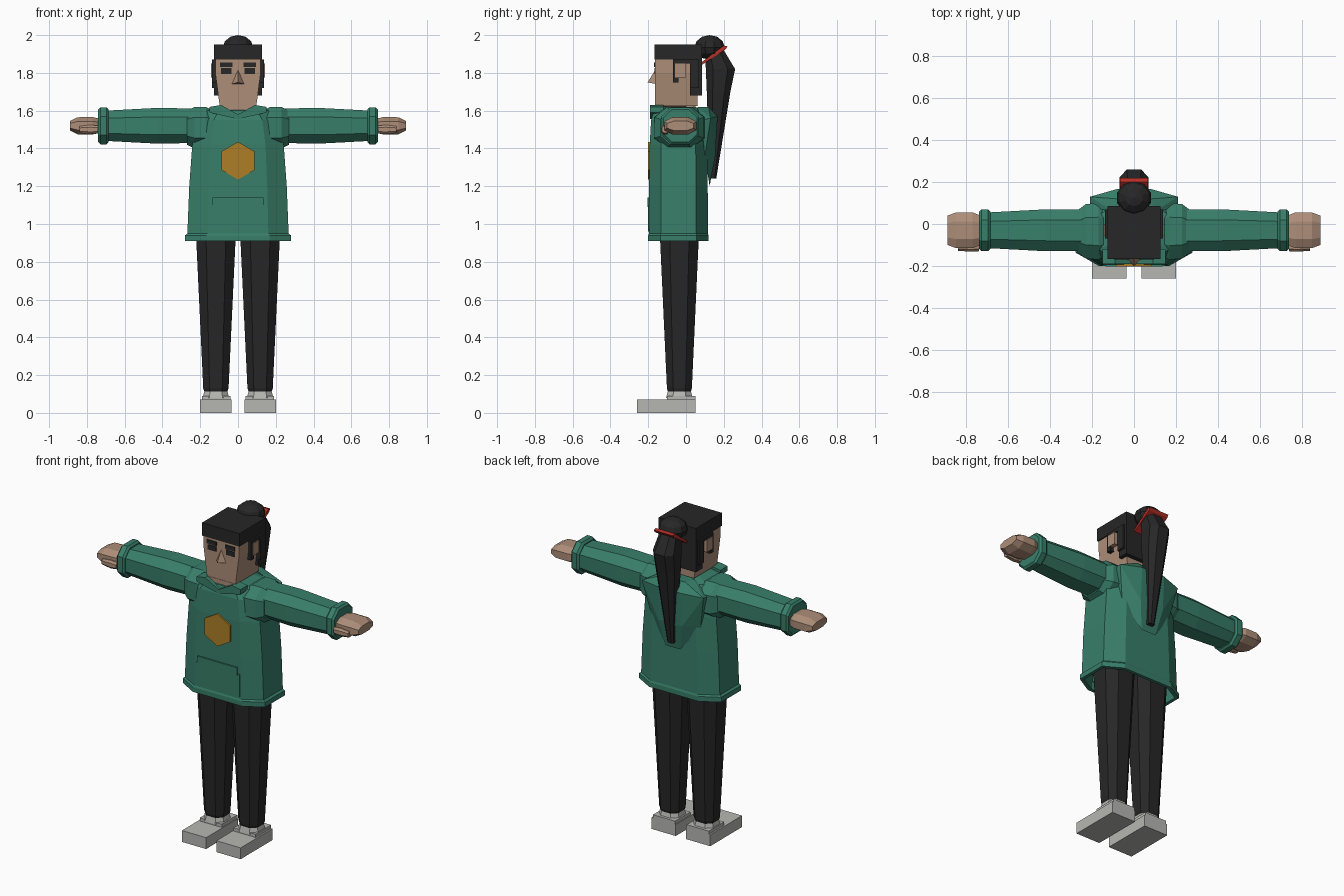
import bpy
import bmesh
from math import sin, cos, pi

default = bpy.data.objects.get("Cube")
if default:
    bpy.data.objects.remove(default)


def material(name, red, green, blue):
    mat = bpy.data.materials.new(name)
    mat.use_nodes = True
    mat.diffuse_color = (red, green, blue, 1)
    shader = next(n for n in mat.node_tree.nodes if n.type == "BSDF_PRINCIPLED")
    shader.inputs["Base Color"].default_value = mat.diffuse_color
    return mat


cloth = material("green cloth", .04, .21, .14)
skin = material("skin", .42, .27, .19)
black = material("black", .02, .02, .02)
grey = material("shoe grey", .47, .47, .45)
gold = material("gold", .42, .21, .02)
red = material("red ribbon", .48, .03, .02)


def finish(name, mat, bm, mirror=False):
    """Turn the mesh into an object, with a twin across the middle if mirrored."""
    bmesh.ops.recalc_face_normals(bm, faces=bm.faces)
    mesh = bpy.data.meshes.new(name)
    bm.to_mesh(mesh)
    bm.free()
    mesh.materials.append(mat)
    obj = bpy.data.objects.new(name, mesh)
    bpy.context.collection.objects.link(obj)
    if mirror:
        obj.modifiers.new("Mirror", "MIRROR").use_mirror_merge = False
    return obj


def skin_loops(name, mat, loops, mirror=False):
    """Join a series of matching outlines into a closed solid."""
    bm = bmesh.new()
    rows = [[bm.verts.new(point) for point in loop] for loop in loops]
    for low, high in zip(rows, rows[1:]):
        for i in range(len(low)):
            bm.faces.new((low[i - 1], low[i], high[i], high[i - 1]))
    bm.faces.new(rows[0])
    bm.faces.new(rows[-1])
    return finish(name, mat, bm, mirror)


def place(axis, along, across, up):
    """Put an outline point on a plane facing the given axis."""
    return {"x": (along, across, up), "y": (across, along, up), "z": (across, up, along)}[axis]


def octagon(half_a, half_b, cut):
    corner = [(half_a, half_b * cut), (half_a * cut, half_b)]
    right = corner + [(-a, b) for a, b in reversed(corner)]
    return right + [(-a, -b) for a, b in right]


def tube(name, mat, axis, centre, rings, cut=.5, mirror=False):
    """Eight-sided tube; a ring is (position, half size, half size)."""
    a, b = centre
    loops = [[place(axis, t, a + u, b + v) for u, v in octagon(half_a, half_b, cut)]
             for t, half_a, half_b in rings]
    return skin_loops(name, mat, loops, mirror)


def prism(name, mat, axis, span, outline, mirror=False):
    """Flat outline extruded over a span."""
    loops = [[place(axis, t, a, b) for a, b in outline] for t in span]
    return skin_loops(name, mat, loops, mirror)


def box(name, mat, x, y, z, mirror=False):
    (back, front), (low, high) = y, z
    outline = [(back, low), (front, low), (front, high), (back, high)]
    return prism(name, mat, "x", x, outline, mirror)


def hull(name, mat, points, both_sides=True):
    """Convex solid around points, repeated on the other side of the middle."""
    bm = bmesh.new()
    for x, y, z in points:
        bm.verts.new((x, y, z))
        if both_sides and x:
            bm.verts.new((-x, y, z))
    bmesh.ops.convex_hull(bm, input=bm.verts)
    return finish(name, mat, bm)


def rim(name, axis, centre, start, end, half_a, half_b, mirror=False):
    """Rounded band of ribbed cloth."""
    lip = (end - start) / 5
    rings = [(start, half_a - lip, half_b - lip), (start + lip, half_a, half_b),
             (end - lip, half_a, half_b), (end, half_a - lip, half_b - lip)]
    return tube(name, cloth, axis, centre, rings, mirror=mirror)


# Shoes and legs
leg_line = (.117, -.035)
heel = .05
ankle = .12
box("shoe_sole", grey, (.035, .2), (-.26, heel), (0, .07), mirror=True)
box("shoe_upper", grey, (.04, .19), (-.1, heel), (.07, .09), mirror=True)
tube("shoe_ankle", grey, "z", leg_line, [(.08, .07, .07), (ankle, .06, .06)], mirror=True)
tube("leg", black, "z", leg_line,
     [(ankle - .01, .06, .06), (ankle + .01, .067, .066), (1, .108, .106)], mirror=True)

# Sweater body, hollow below the hem, with a band around the hem
body_line = (0, -.04)
hem = .91
chest_front = -.2
tube("sweater_body", cloth, "z", body_line,
     [(1, .25, .14), (hem, .26, .14), (hem, .28, .16), (hem + .03, .28, .16),
      (hem + .04, .268, .156), (1.2, .258, .155), (1.42, .242, .152),
      (1.55, .215, .145), (1.6, .17, .13), (1.62, .1, .09)], cut=.6)
chest = (chest_front, chest_front / 2)
box("front_pocket", cloth, (-.15, .15), chest, (hem + .05, 1.1))
box("pocket_flap", cloth, (-.135, .135), (chest_front - .004, -.1), (1.09, 1.14))
badge_radius = .1
corners = [i * pi / 3 for i in range(6)]
badge = [(badge_radius * sin(a), 1.335 + badge_radius * cos(a)) for a in corners]
prism("chest_badge", gold, "y", (chest_front - .002, -.1), badge)

# Collar and folded hood
prism("collar", cloth, "y", (-.19, -.12),
      [(0, 1.555), (.15, 1.59), (.15, 1.62), (.09, 1.63), (0, 1.58)], mirror=True)
hull("hood", cloth, [(.05, .125, 1.2), (.17, .1, 1.36), (.21, .08, 1.55), (.21, .13, 1.56),
                     (.08, .155, 1.36), (.08, .167, 1.57), (.1, .06, 1.62), (.08, .12, 1.62)])

# Sleeves and cuffs
arm_line = (-.03, 1.52)
wrist = .74
tube("shoulder", cloth, "x", (-.035, 1.51),
     [(.13, .12, .09), (.17, .135, .11), (.23, .13, .11), (.27, .1, .09)], mirror=True)
tube("sleeve", cloth, "x", arm_line, [(.2, .1, .09), (.42, .1, .095), (.7, .085, .08)],
     mirror=True)
rim("cuff", "x", arm_line, wrist - .055, wrist, .1, .098, mirror=True)

# Hands
fingertip = .89
tube("hand", skin, "x", arm_line,
     [(wrist - .02, .065, .035), (wrist + .03, .085, .046),
      (fingertip - .04, .085, .045), (fingertip, .07, .025)], mirror=True)
tube("thumb", skin, "x", (-.11, 1.5),
     [(wrist, .02, .02), (.78, .022, .025), (.84, .018, .018)], mirror=True)

# Neck and head
face = -.163
temple = .12
prism("neckline", skin, "y", (-.165, 0), [(0, 1.578), (.09, 1.63), (-.09, 1.63)])
box("neck", skin, (-.07, .07), (-.11, heel), (1.55, 1.65))
hull("head", skin, [(width, y, z) for y in (face, .06)
                    for width, z in ((.097, 1.625), (temple, 1.8), (temple, 1.9))])
hull("nose", skin, [(.032, face, 1.742), (0, face, 1.815), (0, face - .04, 1.75)])
box("ear", skin, (.1, temple + .023), (-.058, 0), (1.775, 1.85), mirror=True)
box("eyebrow", black, (.03, .095), (face - .006, face), (1.832, 1.855), mirror=True)
box("eye", black, (.034, .09), (face - .004, face), (1.795, 1.825), mirror=True)

# Hair around the head
fringe = 1.87
nape = .085
side = (.1, temple + .018)
hair_width = temple + .007
box("hair_cap", black, (-hair_width, hair_width), (face - .005, nape), (fringe, 1.95))
box("back_hair", black, (-hair_width, hair_width), (.02, nape), (1.68, fringe))
box("side_lock", black, side, (-.07, -.04), (1.75, fringe), mirror=True)
box("hair_over_ear", black, side, (-.06, .06), (1.85, fringe), mirror=True)
box("hair_behind_ear", black, side, (.02, .07), (1.72, fringe), mirror=True)

# Bun, ponytail and ribbon
bm = bmesh.new()
bmesh.ops.create_uvsphere(bm, u_segments=10, v_segments=6, radius=1)
bmesh.ops.scale(bm, vec=(.085, .08, .065), verts=bm.verts)
bmesh.ops.translate(bm, vec=(0, .125, 1.935), verts=bm.verts)
finish("hair_bun", black, bm)


def tail_ring(z, front, back, half_width):
    middle, depth = (front + back) / 2, (back - front) / 2
    return [(u, middle + v, z) for u, v in octagon(half_width, depth, .5)]


skin_loops("ponytail", black, [
    tail_ring(1.24, .125, .16, .02), tail_ring(1.7, .11, .235, .064),
    tail_ring(1.82, .105, .26, .07), tail_ring(1.92, .1, .2, .055)])
prism("ribbon", red, "x", (-.066, .066),
      [(.08, 1.84), (.21, 1.925), (.22, 1.94), (.2, 1.945), (.08, 1.855)])
